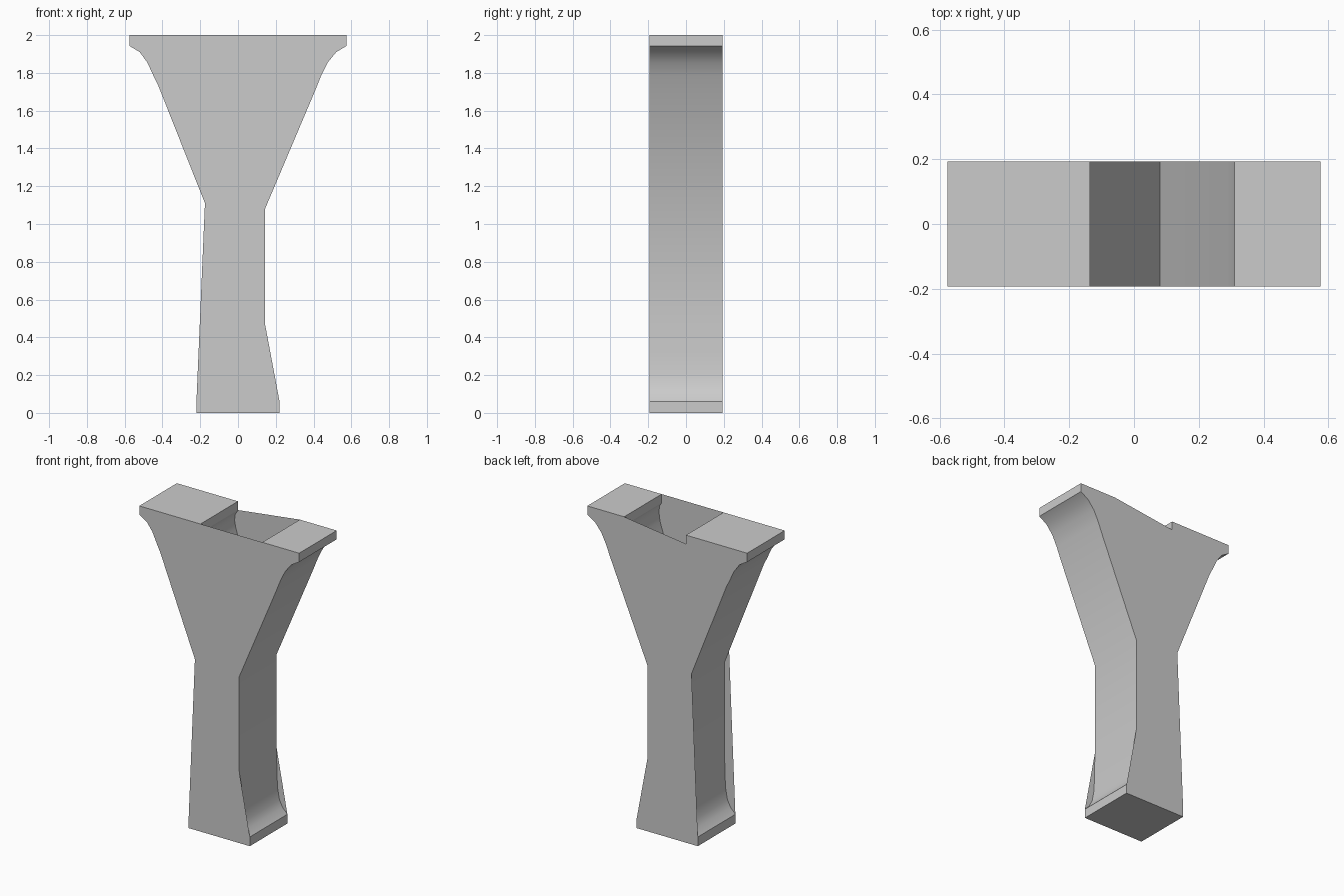
import bpy, bmesh, math

if "Cube" in bpy.data.objects:
    bpy.data.objects.remove(bpy.data.objects["Cube"])

D = 0.193  # half depth

# Profile pieces as (x, z), running counter-clockwise seen from the front
foot_r = [(0.22, 0), (0.22, 0.06), (0.186, 0.095), (0.163, 0.14),
          (0.15, 0.21), (0.144, 0.32), (0.143, 0.47)]
foot_l = [(-x, z) for x, z in reversed(foot_r)]
arm_r = [(0.143, 1.08), (0.41, 1.71), (0.44, 1.785), (0.475, 1.855),
         (0.52, 1.91), (0.575, 1.943), (0.575, 2)]
arm_l = [(-0.575, 2), (-0.575, 1.943), (-0.52, 1.91), (-0.48, 1.855),
         (-0.45, 1.79), (-0.425, 1.74)]
notch = [(0.31, 2), (0.31, 1.943), (0.325, 1.92), (0.33, 1.88), (0.322, 1.82),
         (0.29, 1.72), (0.08, 1.22), (-0.125, 1.74), (-0.15, 1.82),
         (-0.16, 1.87), (-0.155, 1.91), (-0.135, 1.943), (-0.135, 2)]


def finish(name, bm, smooth=False):
    me = bpy.data.meshes.new(name)
    bm.to_mesh(me)
    bm.free()
    ob = bpy.data.objects.new(name, me)
    bpy.context.collection.objects.link(ob)
    if smooth:
        bpy.ops.object.select_all(action='DESELECT')
        ob.select_set(True)
        bpy.context.view_layer.objects.active = ob
        bpy.ops.object.shade_smooth_by_angle(angle=math.radians(28))
    return ob


def plate(name, pts, y):
    bm = bmesh.new()
    order = pts if y < 0 else pts[::-1]
    bm.faces.new([bm.verts.new((x, y, z)) for x, z in order])
    bm.normal_update()  # needed for a correct concave triangulation
    bmesh.ops.triangulate(bm, faces=bm.faces[:])
    return finish(name, bm)


# Curved rim: the flared forked outline swept through the depth
outline = foot_r + arm_r + notch + arm_l + [(-0.143, 1.03)] + foot_l
bm = bmesh.new()
front = [bm.verts.new((x, -D, z)) for x, z in outline]
back = [bm.verts.new((x, D, z)) for x, z in outline]
for i in range(len(outline)):
    j = (i + 1) % len(outline)
    bm.faces.new((front[i], back[i], back[j], front[j]))
finish("forked_rim", bm, True)

# Side plates cut straight across the foot flares and cover the fork opening
base_r = [foot_r[0], foot_r[1], foot_r[-1]]
base_l = [(-0.175, 1.11), (-0.22, 0.06), (-0.22, 0)]
plate("front_plate", base_r + arm_r + arm_l + base_l, -D)
lip = [(0.31, 2), (-0.135, 1.943), (-0.135, 2)]
plate("back_plate", base_r + arm_r + lip + arm_l + base_l, D)
